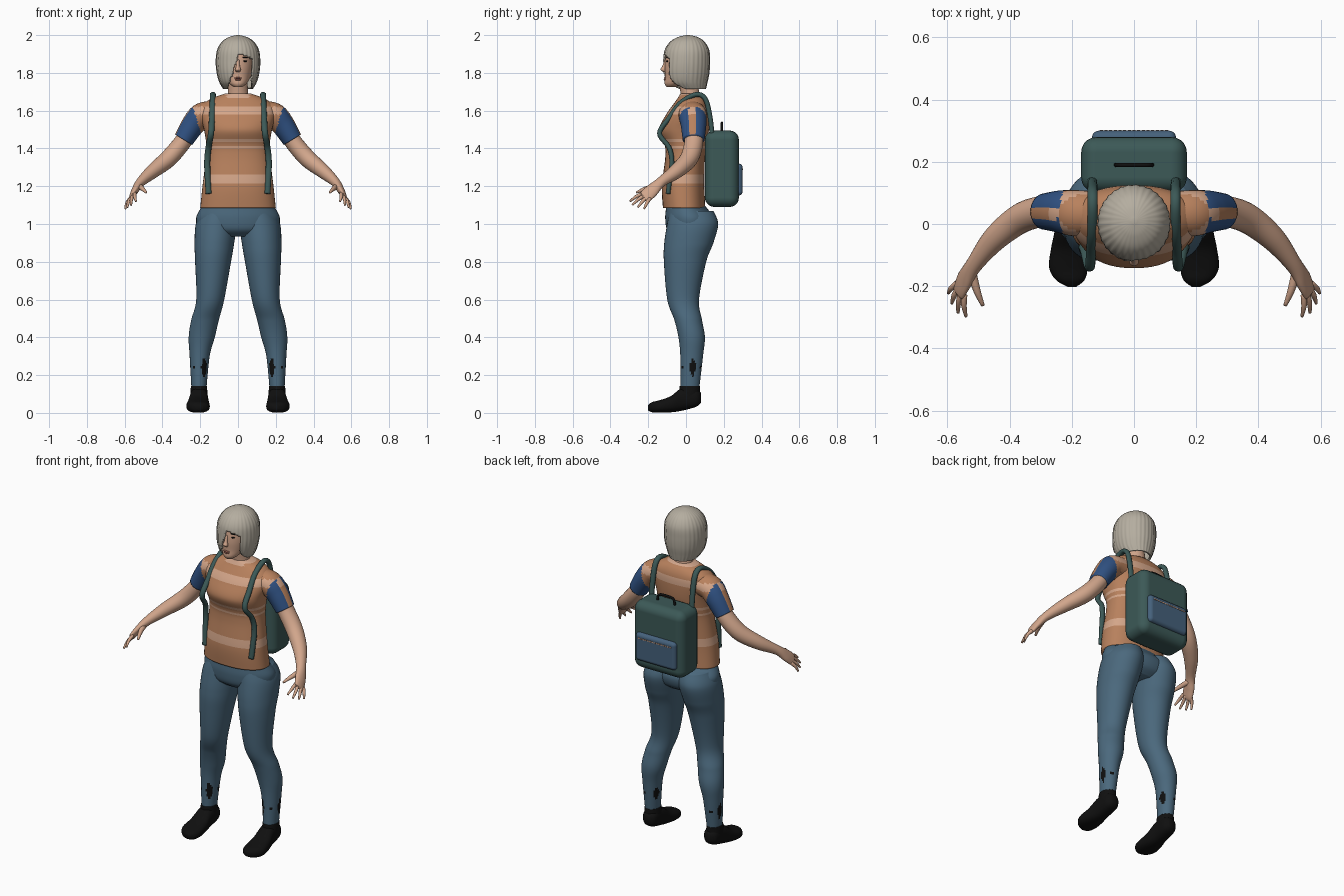
import bpy, math
from mathutils import Vector

if "Cube" in bpy.data.objects:
    bpy.data.objects.remove(bpy.data.objects["Cube"])


def material(name, *rgb):
    m = bpy.data.materials.new(name)
    m.use_nodes = True
    m.diffuse_color = (*rgb, 1)
    for node in m.node_tree.nodes:
        if node.type == 'BSDF_PRINCIPLED':
            node.inputs["Base Color"].default_value = (*rgb, 1)
            node.inputs["Roughness"].default_value = 0.8
    return m


skin = material("skin", .64, .38, .26)
hair = material("ash hair", .46, .42, .35)
orange = material("orange knit", .48, .22, .11)
cream = material("pale stripe", .66, .38, .25)
blue = material("sleeve blue", .03, .085, .23)
denim = material("denim", .07, .14, .205)
black = material("black leather", .005, .005, .005)
green = material("bag green", .045, .1, .095)
pocket_blue = material("pocket blue", .06, .12, .2)
lip = material("lip", .38, .14, .1)


def smooth(rows, k):
    """Catmull-Rom interpolation through rows of numbers."""
    out = []
    for i in range(len(rows) - 1):
        a, b, c, d = (rows[min(max(i + j, 0), len(rows) - 1)] for j in (-1, 0, 1, 2))
        for s in range(k):
            t = s / k
            out.append([q + t / 2 * (r - p + t * (2 * p - 5 * q + 4 * r - w + t * (3 * (q - r) + w - p)))
                        for p, q, r, w in zip(a, b, c, d)])
    return out + [list(rows[-1])]


def finish(name, verts, faces, mats, mirror=False, rule=None):
    mesh = bpy.data.meshes.new(name)
    mesh.from_pydata(verts, [], faces)
    for m in mats:
        mesh.materials.append(m)
    for p in mesh.polygons:
        p.use_smooth = True
        if rule:
            p.material_index = rule(p.center)
    ob = bpy.data.objects.new(name, mesh)
    bpy.context.collection.objects.link(ob)
    if mirror:
        ob.modifiers.new("mirror", 'MIRROR')
    return ob


def loft(name, rows, mats, n=24, k=6, ref=(0, 1, 0), axis=None, e=1, mirror=False,
         rule=None, keep=None, flute=0):
    """Skin of oval rings, each row being x, y, z and two radii."""
    rows = smooth(rows, k)
    power = lambda s: math.copysign(abs(s) ** e, s)
    verts, faces = [], []
    for i, (x, y, z, rx, ry) in enumerate(rows):
        d = Vector(axis) if axis else (Vector(rows[min(i + 1, len(rows) - 1)][:3])
                                       - Vector(rows[max(i - 1, 0)][:3])).normalized()
        u = Vector(ref).cross(d).normalized()
        v = d.cross(u)
        for j in range(n):
            t = math.tau * j / n
            f = 1 + flute * math.sin(t * n / 4)
            verts.append(Vector((x, y, z)) + u * power(math.cos(t)) * rx * f + v * power(math.sin(t)) * ry * f)
    for i in range(len(rows) - 1):
        for j in range(n):
            q = (i * n + j, i * n + (j + 1) % n, (i + 1) * n + (j + 1) % n, (i + 1) * n + j)
            if keep is None or keep(sum((verts[a] for a in q), Vector()) / 4):
                faces.append(q)
    if keep is None:
        faces.append(tuple(reversed(range(n))))
    faces.append(tuple(range(len(verts) - n, len(verts))))
    return finish(name, verts, faces, mats, mirror, rule)


def ball(name, at, size, mat, mirror=False):
    x, y, z = at
    rx, ry, rz = size
    rings = [(x, y, z + rz * math.sin(a), rx * math.cos(a), ry * math.cos(a))
             for a in [math.pi * (s / 8 - .5) * .98 for s in range(9)]]
    return loft(name, rings, [mat], n=16, k=1, axis=UP, mirror=mirror)


def box(name, lo, hi, mat, bevel):
    verts = [[(lo, hi)[c][a] for a, c in enumerate((i & 1, i >> 1 & 1, i >> 2))] for i in range(8)]
    faces = [(0, 2, 3, 1), (4, 5, 7, 6), (0, 1, 5, 4), (2, 6, 7, 3), (0, 4, 6, 2), (1, 3, 7, 5)]
    ob = finish(name, verts, faces, [mat])
    b = ob.modifiers.new("bevel", 'BEVEL')
    b.width, b.segments, b.harden_normals = bevel, 5, True
    return ob


UP = (0, 0, 1)


# Shirt with stripes, sleeves with a strip along the shoulder
def stripe(c):
    bands = ((1.215, 1.257), (1.4, 1.414), (1.436, 1.45), (1.58, 1.62))
    return int(any(a < c.z < b for a, b in bands))


loft("shirt", [(0, -.01, 1.085, .2, .112), (0, -.015, 1.2, .188, .113), (0, -.005, 1.35, .17, .105),
               (0, -.003, 1.42, .168, .11), (0, -.01, 1.5, .18, .132), (0, .01, 1.58, .2, .115),
               (0, .025, 1.63, .185, .095), (0, .03, 1.665, .14, .075), (0, .025, 1.69, .07, .055)],
     [orange, cream, skin], n=48, k=10, axis=UP, e=.88,
     rule=lambda c: 2 if c.z > 1.683 or (c.z > 1.667 and c.y < -.02 and abs(c.x) < .06) else stripe(c))


def sleeve_rule(c):
    strip = abs(c.y - .035) < .02 and c.z > 1.49 + .9 * (.28 - c.x)
    if c.x - .3 * (c.z - 1.45) < .188 or strip:
        return stripe(c)
    return 2


loft("sleeves", [(.12, .035, 1.585, .065, .07), (.19, .035, 1.575, .067, .074),
                 (.238, .04, 1.525, .062, .068), (.288, .04, 1.446, .053, .058)],
     [orange, cream, blue], n=32, k=10, mirror=True, rule=sleeve_rule)

# Arms, palms, fingers
loft("arms", [(.25, .04, 1.5, .045, .048), (.3, .04, 1.425, .046, .05), (.37, .015, 1.345, .046, .048),
              (.45, -.05, 1.28, .038, .04), (.515, -.132, 1.222, .025, .028),
              (.545, -.18, 1.178, .019, .036), (.562, -.215, 1.145, .013, .035),
              (.566, -.225, 1.138, .006, .026)], [skin], mirror=True)
tips = [(.54, -.297, 1.12), (.566, -.285, 1.1), (.586, -.255, 1.088), (.597, -.222, 1.08)]
for i, tip in enumerate(tips):
    base = Vector((.558, -.21, 1.148)) + Vector((.45, .7, -.5)) * (i - 1.5) * .018
    mid = base.lerp(Vector(tip), .5) + Vector((.004, 0, .005))
    loft("finger_%d" % (i + 1), [(*base, .01, .01), (*mid, .009, .009), (*tip, .005, .005)],
         [skin], n=10, k=4, mirror=True)
loft("thumb", [(.522, -.155, 1.2, .016, .016), (.505, -.215, 1.186, .012, .012),
               (.486, -.262, 1.167, .006, .006)], [skin], n=10, k=4, mirror=True)

# Trousers with ragged dark patches above the ankle
loft("trouser_seat", [(0, .02, .935, .14, .08), (0, .02, .97, .205, .12), (0, .02, 1.03, .222, .13),
                      (0, .002, 1.085, .197, .108), (0, -.01, 1.12, .18, .095)],
     [denim], n=40, axis=UP)


def ragged(c):
    a = math.atan2(c.y - .025, c.x - .205)
    return int(abs(c.z - .24) < .05 * math.sin(4 * a + .6) * math.cos(1.5 * a) + .003)


loft("trouser_legs", [(.1, .03, 1.07, .09, .115), (.115, .035, 1, .108, .135), (.125, .015, .9, .105, .13),
                      (.132, -.005, .8, .095, .112), (.147, -.015, .6, .074, .084),
                      (.175, .012, .49, .073, .073), (.192, .03, .4, .069, .07),
                      (.203, .03, .3, .053, .06), (.207, .02, .12, .039, .049)],
     [denim, black], n=40, k=14, axis=(0, 0, -1), mirror=True, rule=ragged)

# Shoes
loft("shoes", [(.205, .08, .08, .02, .025), (.205, .055, .08, .043, .047), (.207, -.02, .072, .048, .06),
               (.21, -.08, .046, .057, .043), (.211, -.14, .034, .062, .033),
               (.205, -.18, .03, .046, .027), (.2, -.202, .027, .014, .013)],
     [black], ref=UP, axis=(0, -1, 0), e=.8, mirror=True)
loft("shoe_collars", [(.206, .015, .07, .045, .06), (.207, .018, .11, .045, .056),
                      (.207, .02, .143, .042, .053)], [black], axis=UP, mirror=True)

# Neck, head and face
loft("neck", [(0, .03, 1.64, .062, .055), (0, .02, 1.7, .053, .05), (0, .005, 1.79, .05, .05)],
     [skin], axis=UP)
loft("head", [(0, -.08, 1.724, .02, .022), (0, -.062, 1.743, .045, .051), (0, -.03, 1.78, .067, .081),
              (0, -.015, 1.83, .079, .098), (0, -.005, 1.88, .082, .104), (0, 0, 1.93, .078, .096),
              (0, 0, 1.97, .045, .055)], [skin], n=32, axis=UP)
loft("nose", [(0, -.107, 1.87, .007, .006), (0, -.116, 1.835, .01, .01), (0, -.121, 1.817, .015, .014),
              (0, -.112, 1.805, .01, .008)], [skin], n=16, axis=(0, 0, -1))
ball("upper_lip", (0, -.11, 1.773), (.02, .008, .005), lip)
ball("lower_lip", (0, -.11, 1.764), (.017, .008, .005), lip)
ball("eyes", (.035, -.099, 1.862), (.013, .006, .005), black, True)
ball("eyebrows", (.036, -.099, 1.882), (.018, .006, .003), black, True)


# Bobbed hair with a side-swept fringe
def covered(c):
    left_edge = -.05 + (c.z - 1.74) * .33
    return not (c.y < 0 and c.z < 1.895 - max(0, c.x - .03) * .4 and left_edge < c.x < .076)


bob = loft("hair", [(0, .02, 1.715, .078, .085), (0, .003, 1.75, .098, .11), (0, .001, 1.8, .112, .122),
                    (0, .003, 1.86, .117, .123), (0, .005, 1.92, .11, .117), (0, .007, 1.965, .084, .09),
                    (0, .01, 1.99, .046, .05), (0, .01, 2, .008, .008)],
           [hair], n=120, k=8, axis=UP, keep=covered, flute=.012)
shell = bob.modifiers.new("thickness", 'SOLIDIFY')
shell.thickness, shell.offset = .01, -1

# Backpack, pocket, zip teeth, handle and straps
box("backpack", (-.17, .1, 1.09), (.17, .28, 1.495), green, .05)
box("backpack_pocket", (-.135, .25, 1.15), (.135, .3, 1.32), pocket_blue, .022)
for i in range(15):
    x = (i - 7) * .015
    box("zip_tooth_%d" % (i + 1), (x - .005, .296, 1.287), (x + .005, .303, 1.294), cream, .001)
loft("handle", [(x, .19, z, .007, .007) for x, z in
                ((-.058, 1.48), (-.055, 1.515), (-.035, 1.533), (.035, 1.533), (.055, 1.515), (.058, 1.48))],
     [black], n=10, k=5)
loft("straps", [(x, y, z, .013, .016) for x, y, z in
                ((.135, .14, 1.46), (.134, .125, 1.58), (.133, .1, 1.665), (.133, .05, 1.685),
                 (.134, -.03, 1.64), (.138, -.09, 1.56), (.143, -.14, 1.48), (.156, -.09, 1.405),
                 (.163, -.075, 1.33), (.16, -.085, 1.24), (.155, -.095, 1.16))],
     [green], n=12, ref=(1, 0, 0), mirror=True)
